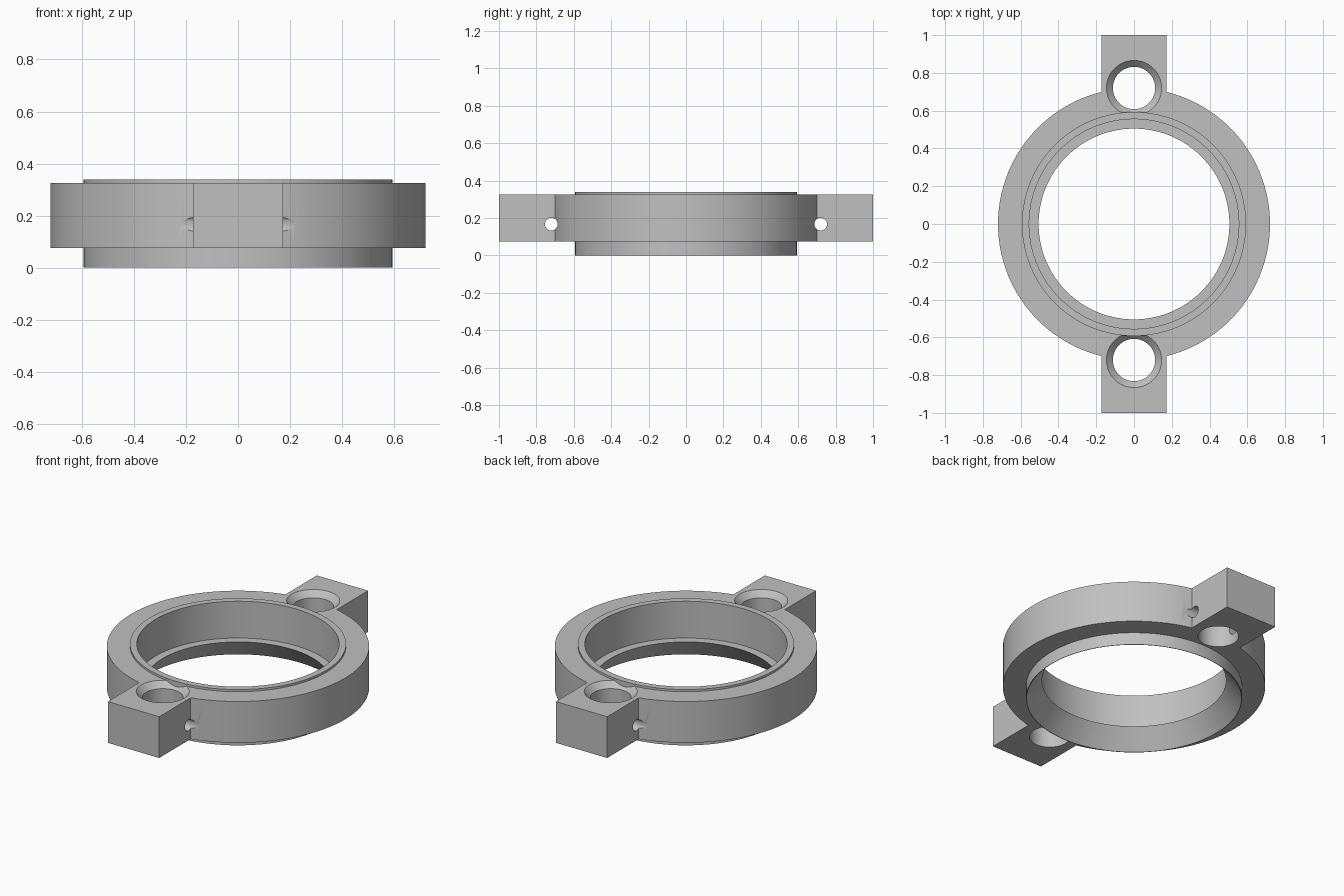
import bpy
import math

if "Cube" in bpy.data.objects:
    bpy.data.objects.remove(bpy.data.objects["Cube"])

SEG = 128
steel = bpy.data.materials.new("grey metal")
steel.diffuse_color = (0.53, 0.53, 0.53, 1)
steel.use_nodes = True
steel.node_tree.nodes["Principled BSDF"].inputs["Base Color"].default_value = steel.diffuse_color


def lathe(name, profile, closed=False, center=(0, 0), seg=SEG):
    """Spin (radius, z) points about a vertical axis; closed makes a hollow ring."""
    n = len(profile)
    verts = [(center[0] + r * math.cos(2 * math.pi * i / seg),
              center[1] + r * math.sin(2 * math.pi * i / seg), z)
             for i in range(seg) for r, z in profile]
    faces = []
    for i in range(seg):
        a, b = i * n, ((i + 1) % seg) * n
        for j in range(n if closed else n - 1):
            k = (j + 1) % n
            faces.append((a + j, b + j, b + k, a + k))
    if not closed:
        faces.append([i * n for i in reversed(range(seg))])
        faces.append([i * n + n - 1 for i in range(seg)])
    mesh = bpy.data.meshes.new(name)
    mesh.from_pydata(verts, [], faces)
    obj = bpy.data.objects.new(name, mesh)
    bpy.context.collection.objects.link(obj)
    mesh.materials.append(steel)
    return obj


def combine(target, tool, operation):
    """Apply a boolean and discard the tool."""
    mod = target.modifiers.new("boolean", 'BOOLEAN')
    mod.operation = operation
    mod.solver = 'EXACT'
    mod.object = tool
    bpy.context.view_layer.objects.active = target
    bpy.ops.object.modifier_apply(modifier=mod.name)
    bpy.data.objects.remove(tool)


# Wide flange disc
ring = lathe("clamp_ring", [(0.72, 0.075), (0.72, 0.325)])

# Square lugs at front and back
for s in (-1, 1):
    bpy.ops.mesh.primitive_cube_add(size=1, location=(0, s * 0.8, 0.2))
    lug = bpy.context.object
    lug.scale = (0.344, 0.4, 0.25)
    bpy.ops.object.transform_apply(location=True, scale=True)
    lug.data.materials.append(steel)
    combine(ring, lug, 'UNION')

# Countersunk vertical holes and cross-drilled pin holes
for s in (-1, 1):
    hole = lathe("hole_cutter", [(0.112, -0.1), (0.112, 0.29), (0.146, 0.325), (0.146, 0.5)],
                 center=(0, s * 0.72), seg=64)
    combine(ring, hole, 'DIFFERENCE')
    bpy.ops.mesh.primitive_cylinder_add(vertices=32, radius=0.034, depth=1.0,
                                        location=(0, s * 0.72, 0.167),
                                        rotation=(0, math.pi / 2, 0))
    pin = bpy.context.object
    pin.data.materials.append(steel)
    combine(ring, pin, 'DIFFERENCE')

# Central opening, then the collar with inner ledge and flared underside
combine(ring, lathe("bore_cutter", [(0.57, -0.1), (0.57, 0.5)]), 'DIFFERENCE')
collar = lathe("collar", [(0.593, 0.0), (0.593, 0.338), (0.555, 0.338),
                          (0.555, 0.115), (0.505, 0.115), (0.59, 0.0)], closed=True)
combine(ring, collar, 'UNION')

# Smooth round walls, crisp edges
bpy.ops.object.select_all(action='DESELECT')
ring.select_set(True)
bpy.context.view_layer.objects.active = ring
bpy.ops.object.shade_smooth_by_angle(angle=math.radians(25))
